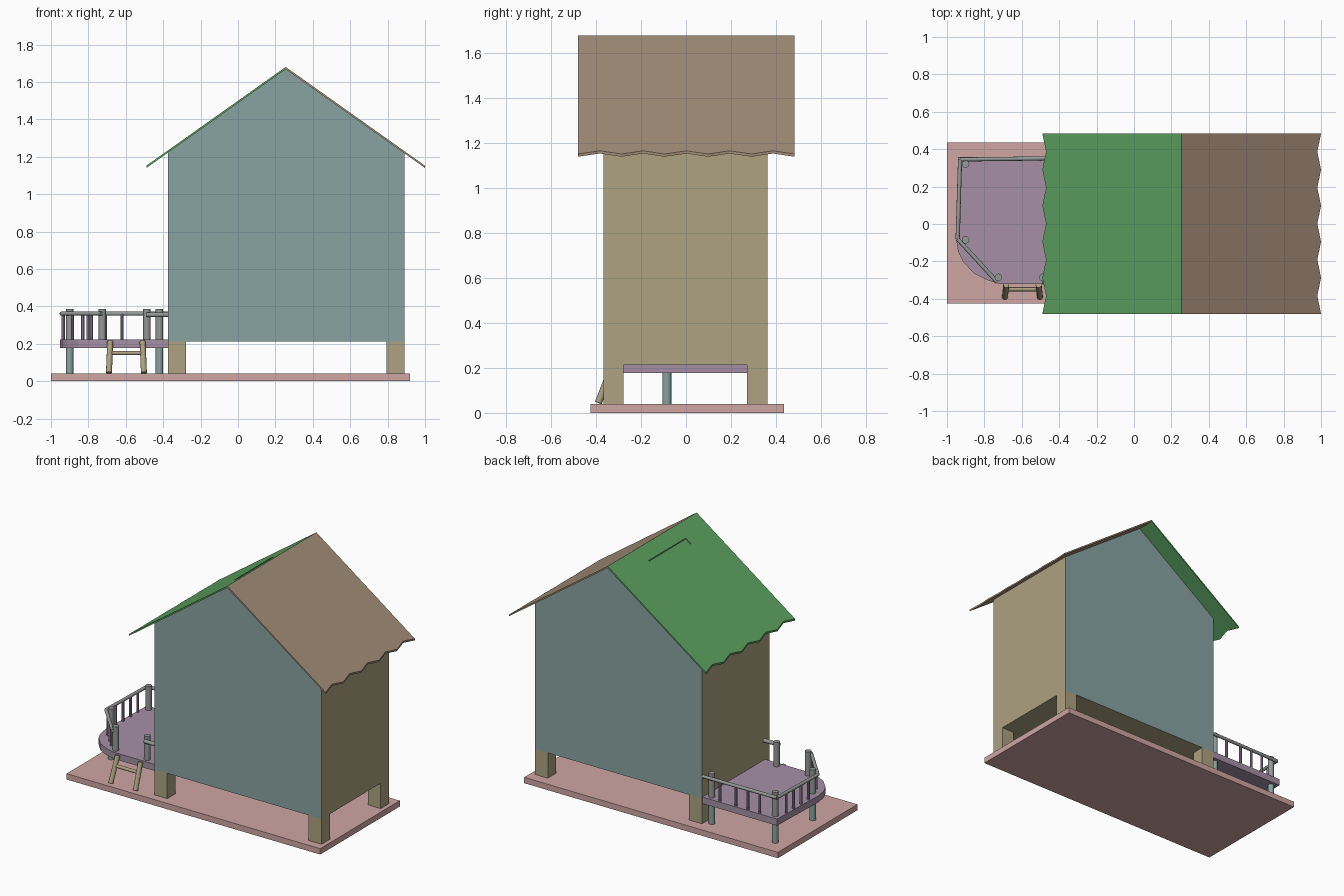
import bpy, bmesh
from math import radians
from mathutils import Vector

if "Cube" in bpy.data.objects:
    bpy.data.objects.remove(bpy.data.objects["Cube"])

def mat(name, c):
    m = bpy.data.materials.new(name)
    m.diffuse_color = (*c, 1)
    m.use_nodes = True
    m.node_tree.nodes["Principled BSDF"].inputs["Base Color"].default_value = m.diffuse_color
    return m

PINK = mat("pink", (0.62, 0.38, 0.37))
TEAL = mat("teal", (0.25, 0.37, 0.36))
TAN = mat("tan", (0.42, 0.36, 0.22))
GREEN = mat("green", (0.11, 0.36, 0.12))
BROWN = mat("brown", (0.37, 0.27, 0.19))
PURPLE = mat("purple", (0.38, 0.28, 0.38))
GREY = mat("grey", (0.3, 0.32, 0.31))

def prism(name, pts, vec, material):
    """Extrude a closed loop of 3D points along vec."""
    bm = bmesh.new()
    face = bm.faces.new([bm.verts.new(p) for p in pts])
    ext = bmesh.ops.extrude_face_region(bm, geom=[face])
    moved = [g for g in ext["geom"] if isinstance(g, bmesh.types.BMVert)]
    bmesh.ops.translate(bm, verts=moved, vec=vec)
    if not any(len(f.verts) == len(pts) and f is face for f in bm.faces):
        bm.faces.new([v for v in bm.verts if v not in moved])
    bmesh.ops.recalc_face_normals(bm, faces=bm.faces)
    me = bpy.data.meshes.new(name)
    bm.to_mesh(me)
    bm.free()
    me.materials.append(material)
    ob = bpy.data.objects.new(name, me)
    bpy.context.collection.objects.link(ob)
    return ob

def box(name, x0, x1, y0, y1, z0, z1, material):
    pts = [(x0, y0, z0), (x1, y0, z0), (x1, y1, z0), (x0, y1, z0)]
    return prism(name, pts, (0, 0, z1 - z0), material)

def rod(name, a, b, r, material, sides=12):
    a, b = Vector(a), Vector(b)
    d = b - a
    bpy.ops.mesh.primitive_cylinder_add(vertices=sides, radius=r, depth=d.length, location=(a + b) / 2)
    ob = bpy.context.object
    ob.name = name
    ob.rotation_euler = d.to_track_quat('Z', 'Y').to_euler()
    ob.data.materials.append(material)
    bpy.ops.object.shade_smooth_by_angle(angle=radians(40))
    return ob

# Ground slab
box("base", -1, 0.92, -0.425, 0.435, 0, 0.04, PINK)

# House body: gabled prism, teal gables and tan sides
X0, X1, Y0, Y1, APEX = -0.375, 0.89, -0.368, 0.362, 0.255
outline = [(X0, 0.213), (X1, 0.213), (X1, 1.225), (APEX, 1.672), (X0, 1.225)]
house = prism("house_body", [(x, Y0, z) for x, z in outline], (0, Y1 - Y0, 0), TEAL)
house.data.materials.append(TAN)
for f in house.data.polygons:
    if abs(f.normal.y) < 0.5:
        f.material_index = 1

# House legs
for i, x in enumerate((X0, X1 - 0.097)):
    for j, y in enumerate((Y0, Y1 - 0.09)):
        box(f"house_leg_{i}{j}", x, x + 0.097, y, y + 0.09, 0.04, 0.22, TAN)

# Roof panels with zigzag eaves
RIDGE, EAVE = 1.68, 1.152

def sloped(name, xy, edge, lift, thick, material):
    k = (RIDGE - EAVE) / abs(edge - APEX)
    pts = [(x, y, RIDGE - k * abs(x - APEX) + lift) for x, y in xy]
    return prism(name, pts, (0, 0, -thick), material)

def roof(name, edge, material):
    notch = edge + (0.02 if edge < APEX else -0.02)
    eave = [(edge if i % 2 == 0 else notch, -0.48 + 0.0963 * i) for i in range(11)]
    return sloped(name, [(APEX, -0.48)] + eave + [(APEX, 0.483)], edge, 0, 0.012, material)

left = roof("roof_left", -0.49, GREEN)
roof("roof_right", 1.0, BROWN)

# Slot in the left roof panel
cutter = sloped("slot_cutter", [(0.13, -0.24), (0.17, -0.24), (0.17, 0.165), (0.13, 0.165)],
                -0.49, 0.01, 0.017, GREEN)
cutter.hide_render = True
cutter.hide_viewport = True
mod = left.modifiers.new("slot", 'BOOLEAN')
mod.operation = 'DIFFERENCE'
mod.solver = 'EXACT'
mod.object = cutter

# Deck with a rounded front corner
deck = [(-0.375, 0.358), (-0.94, 0.358), (-0.953, -0.07), (-0.94, -0.15), (-0.915, -0.2), (-0.855, -0.265),
        (-0.79, -0.298), (-0.72, -0.32), (-0.375, -0.32)]
prism("deck", [(x, y, 0.177) for x, y in deck], (0, 0, 0.045), PURPLE)

# Deck legs and the posts above them
for i, (x, y) in enumerate([(-0.9, 0.32), (-0.9, -0.085), (-0.42, 0.32)]):
    rod(f"deck_leg_{i}", (x, y, 0.04), (x, y, 0.18), 0.02, TEAL)
    rod(f"deck_post_{i}", (x, y, 0.22), (x, y, 0.387), 0.02, GREY)
for i, x in enumerate((-0.725, -0.487)):
    rod(f"entry_post_{i}", (x, -0.285, 0.22), (x, -0.285, 0.387), 0.02, GREY)

# Handrails
Z = 0.361
path = [(-0.375, 0.352), (-0.93, 0.345), (-0.943, -0.08), (-0.73, -0.312)]
for i in range(3):
    rod(f"handrail_{i}", (*path[i], Z), (*path[i + 1], Z), 0.011, GREY)
rod("entry_handrail", (-0.49, -0.31, 0.355), (-0.375, -0.31, 0.355), 0.013, GREY)

# Balusters
spots = [(x, 0.345) for x in (-0.8, -0.71, -0.62, -0.5)]
spots += [(-0.934, y) for y in (0.25, 0.17, 0.09, 0.01)]
spots += [(-0.885, -0.14), (-0.83, -0.2), (-0.785, -0.25)]
for i, (x, y) in enumerate(spots):
    rod(f"baluster_{i}", (x, y, 0.21), (x, y, Z), 0.009, PURPLE, 8)

# Ladder
for i, (xb, xt) in enumerate(((-0.69, -0.683), (-0.503, -0.51))):
    rod(f"ladder_side_{i}", (xb, -0.39, 0.045), (xt, -0.325, 0.213), 0.016, TAN)
rod("ladder_rung", (-0.69, -0.349, 0.15), (-0.5, -0.349, 0.15), 0.011, TAN)
